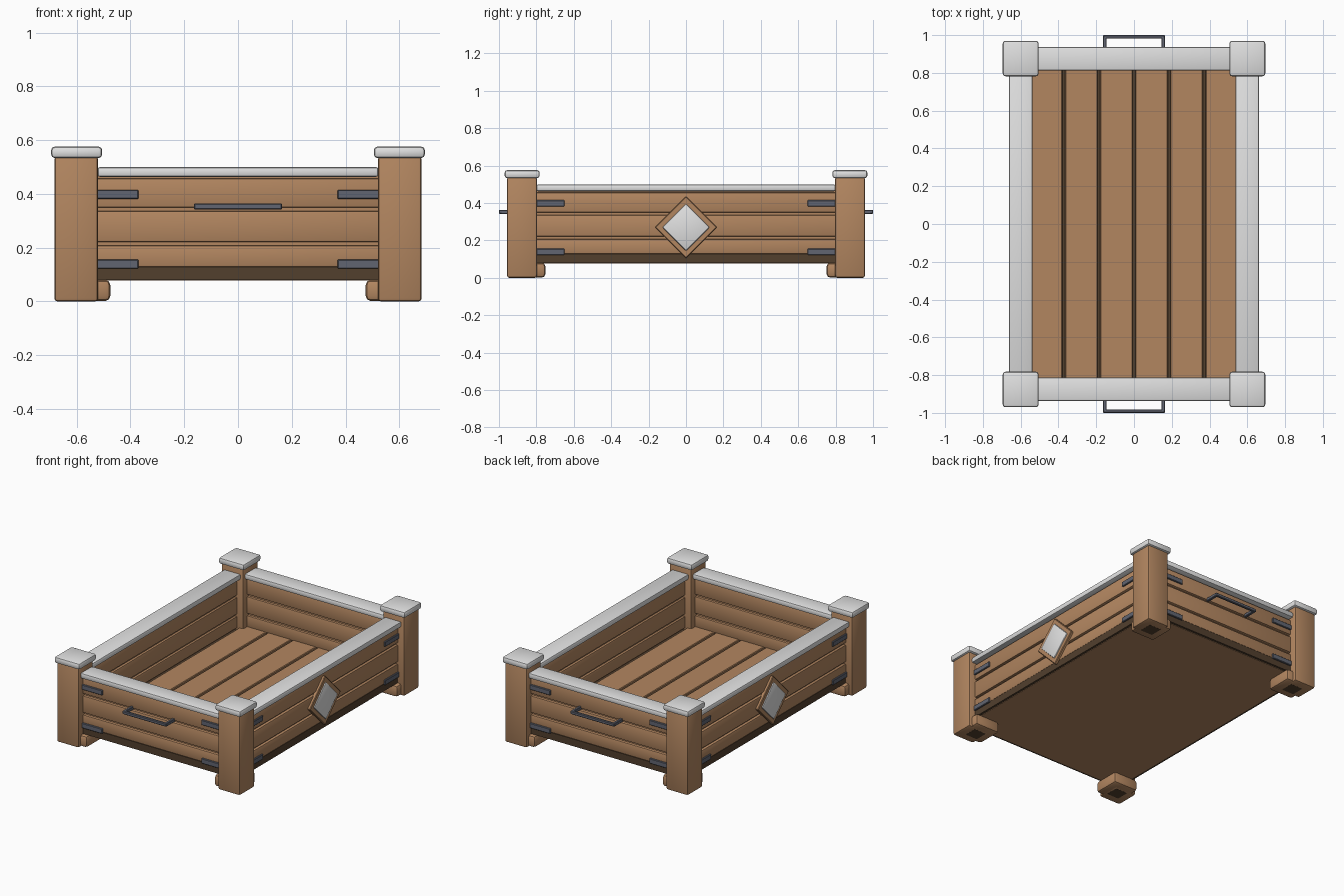
import bpy, bmesh, math
from mathutils import Matrix, Vector

if "Cube" in bpy.data.objects:
    bpy.data.objects.remove(bpy.data.objects["Cube"])


def mat(name, rgb):
    m = bpy.data.materials.new(name)
    m.diffuse_color = (*rgb, 1)
    m.use_nodes = True
    m.node_tree.nodes["Principled BSDF"].inputs["Base Color"].default_value = m.diffuse_color
    return m


WOOD = mat("brown wood", (0.45, 0.24, 0.118))
DARK = mat("dark wood", (0.085, 0.05, 0.027))
TRIM = mat("pale grey trim", (0.75, 0.75, 0.75))
METAL = mat("slate metal", (0.12, 0.13, 0.165))


def box(name, lo, hi, material, bevel=0.0, segments=2, rot=None):
    """Bevelled box between two corners, optionally rotated about its centre."""
    lo, hi = Vector(lo), Vector(hi)
    bm = bmesh.new()
    bmesh.ops.create_cube(bm, size=1)
    bmesh.ops.scale(bm, vec=hi - lo, verts=bm.verts)
    if bevel:
        bmesh.ops.bevel(bm, geom=bm.edges[:], offset=bevel, segments=segments,
                        profile=0.5, affect='EDGES')
    if rot:
        bmesh.ops.rotate(bm, matrix=rot, verts=bm.verts)
    bmesh.ops.translate(bm, vec=(lo + hi) / 2, verts=bm.verts)
    me = bpy.data.meshes.new(name)
    bm.to_mesh(me)
    bm.free()
    me.materials.append(material)
    ob = bpy.data.objects.new(name, me)
    bpy.context.collection.objects.link(ob)
    return ob


def sbox(name, sx, sy, lo, hi, *args, **kw):
    """Box given in the +x +y quadrant, mirrored by the signs sx and sy."""
    a = Vector((lo[0] * sx, lo[1] * sy, lo[2]))
    b = Vector((hi[0] * sx, hi[1] * sy, hi[2]))
    l = [min(p, q) for p, q in zip(a, b)]
    h = [max(p, q) for p, q in zip(a, b)]
    return box(name, l, h, *args, **kw)


# corner posts, caps and feet
for sx in (-1, 1):
    for sy in (-1, 1):
        sbox("corner_post", sx, sy, (0.52, 0.797, 0), (0.683, 0.957, 0.54), WOOD, 0.012)
        sbox("post_cap", sx, sy, (0.505, 0.782, 0.533), (0.695, 0.97, 0.576), TRIM, 0.014)
        sbox("foot", sx, sy, (0.475, 0.752, 0.002), (0.66, 0.935, 0.08), WOOD, 0.018)
        sbox("foot_sole", sx, sy, (0.535, 0.812, -0.0005), (0.625, 0.9, 0.004), DARK)

# base slab with brown underside, and floor boards
box("base_slab", (-0.632, -0.907, 0.08), (0.632, 0.907, 0.118), DARK)
box("base_underside", (-0.618, -0.893, 0.077), (0.618, 0.893, 0.082), WOOD)
pitch = 0.186
for i in range(6):
    x = (i - 3) * pitch
    box("floor_board", (x + 0.007, -0.85, 0.1), (x + pitch - 0.007, 0.85, 0.134), WOOD, 0.004, 1)

# walls: dark core, three planks, top rail and corner straps
ROWS = ((0.128, 0.208), (0.221, 0.336), (0.349, 0.457))
STRAPS = ((0.122, 0.156), (0.381, 0.415))
for s in (-1, 1):
    sbox("end_wall_core", 1, s, (-0.56, 0.855, 0.08), (0.56, 0.892, 0.47), WOOD)
    sbox("side_wall_core", s, 1, (0.58, -0.85, 0.08), (0.617, 0.85, 0.47), WOOD)
    sbox("end_wall_sill", 1, s, (-0.56, 0.88, 0.08), (0.56, 0.909, 0.128), DARK)
    sbox("side_wall_sill", s, 1, (0.605, -0.85, 0.08), (0.634, 0.85, 0.128), DARK)
    for z0, z1 in ROWS:
        sbox("end_plank", 1, s, (-0.56, 0.84, z0), (0.56, 0.91, z1), WOOD, 0.007)
        sbox("side_plank", s, 1, (0.565, -0.85, z0), (0.635, 0.85, z1), WOOD, 0.007)
    sbox("end_rail", 1, s, (-0.522, 0.812, 0.463), (0.522, 0.937, 0.5), TRIM, 0.01)
    sbox("side_rail", s, 1, (0.537, -0.8, 0.463), (0.662, 0.8, 0.5), TRIM, 0.01)
    for z0, z1 in STRAPS:
        for t in (-1, 1):
            sbox("end_strap", t, s, (0.37, 0.9, z0), (0.525, 0.92, z1), METAL, 0.003, 1)
            sbox("side_strap", s, t, (0.625, 0.65, z0), (0.645, 0.8, z1), METAL, 0.003, 1)

    # pull handles on both ends
    sbox("handle_bar", 1, s, (-0.164, 0.982, 0.342), (0.164, 1.0, 0.364), METAL, 0.004, 1)
    for t in (-1, 1):
        sbox("handle_arm", t, s, (0.145, 0.9, 0.342), (0.164, 0.99, 0.364), METAL, 0.003, 1)

    # diamond plaques on both sides
    turn = Matrix.Rotation(math.pi / 4, 3, 'X')
    h, g = 0.117, 0.09
    sbox("diamond_frame", s, 1, (0.625, -h, 0.27 - h), (0.652, h, 0.27 + h), WOOD, 0.004, 1, rot=turn)
    sbox("diamond_inlay", s, 1, (0.63, -g, 0.27 - g), (0.66, g, 0.27 + g), TRIM, 0.009, 2, rot=turn)

# soft bevels
for ob in bpy.context.scene.objects:
    ob.select_set(True)
    bpy.context.view_layer.objects.active = ob
bpy.ops.object.shade_smooth_by_angle(angle=math.radians(35))
